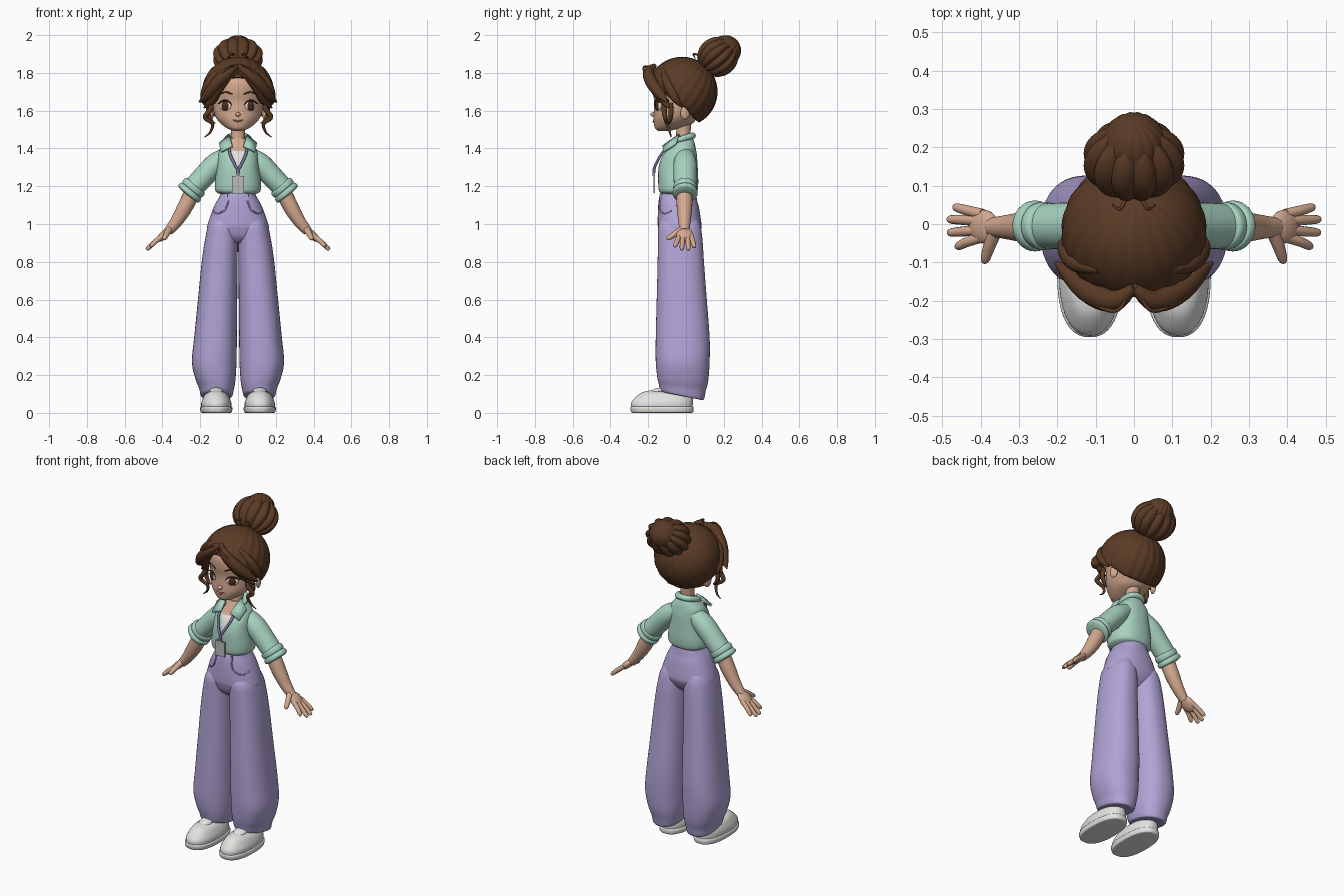
import bpy, bmesh, math
from mathutils import Vector, Matrix

cube = bpy.data.objects.get("Cube")
if cube:
    bpy.data.objects.remove(cube, do_unlink=True)


def material(name, r, g, b):
    m = bpy.data.materials.new(name)
    m.use_nodes = True
    m.diffuse_color = (r, g, b, 1)
    m.node_tree.nodes["Principled BSDF"].inputs["Base Color"].default_value = (r, g, b, 1)
    return m


HAIR = material("brown hair", .105, .044, .019)
SKIN = material("skin", .66, .40, .28)
MINT = material("mint shirt", .39, .65, .53)
LILAC = material("lilac trousers", .44, .37, .67)
SHOE = material("off white shoe", .76, .76, .74)
CARD = material("grey card", .50, .50, .50)
STRAP = material("violet strap", .21, .19, .38)
IRIS = material("dark brown eye", .07, .025, .012)
WHITE = material("white cotton", .78, .74, .73)
LIP = material("lip", .42, .16, .13)
made = []


def finish(name, bm, mat):
    bmesh.ops.recalc_face_normals(bm, faces=bm.faces)
    mesh = bpy.data.meshes.new(name)
    bm.to_mesh(mesh)
    bm.free()
    ob = bpy.data.objects.new(name, mesh)
    bpy.context.collection.objects.link(ob)
    mesh.materials.append(mat)
    made.append(ob)
    return ob


def resample(rows, n):
    """Catmull-Rom through rows of numbers."""
    out = []
    for i in range(len(rows) - 1):
        a, b, c, d = rows[max(i - 1, 0)], rows[i], rows[i + 1], rows[min(i + 2, len(rows) - 1)]
        for k in range(n):
            t = k / n
            out.append([.5 * (2 * q + (r - p) * t + (2 * p - 5 * q + 4 * r - s) * t * t
                              + (3 * q - p - 3 * r + s) * t ** 3) for p, q, r, s in zip(a, b, c, d)])
    return out + [list(rows[-1])]


def skin(name, rings, mat, caps=(True, True)):
    """Join rings of points into a closed tube."""
    bm = bmesh.new()
    vs = [[bm.verts.new(p) for p in ring] for ring in rings]
    n = len(vs[0])
    for a, b in zip(vs, vs[1:]):
        for i in range(n):
            bm.faces.new((a[i], a[(i + 1) % n], b[(i + 1) % n], b[i]))
    for use, ring in zip(caps, (vs[0], vs[-1])):
        if use:
            bm.faces.new(ring)
    return finish(name, bm, mat)


def loft(name, rows, mat, s=1, p=2.3, n=4, segs=48):
    """Stack rounded outlines: z, x low, x high, y low, y high, tilt."""
    rings = []
    for z, x0, x1, y0, y1, tilt in resample([(*r, 0)[:6] for r in rows], n):
        ring = []
        for i in range(segs):
            a = math.tau * i / segs
            c, d = (math.copysign(abs(f(a)) ** (2 / p), f(a)) for f in (math.cos, math.sin))
            y = (y0 + y1) / 2 + d * (y1 - y0) / 2
            ring.append((s * ((x0 + x1) / 2 + c * (x1 - x0) / 2), y, z + tilt * y))
        rings.append(ring)
    return skin(name, rings, mat)


def tube(name, pts, radii, mat, s=1, flat=1, ref=(0, 1, 0), n=5, segs=14):
    path = resample([(s * x, y, z, r) for (x, y, z), r in zip(pts, radii)], n)
    rings = []
    for i, (x, y, z, r) in enumerate(path):
        t = Vector(path[min(i + 1, len(path) - 1)][:3]) - Vector(path[max(i - 1, 0)][:3])
        t.normalize()
        u = Vector(ref).cross(t).normalized()
        v = t.cross(u)
        rings.append([Vector((x, y, z)) + r * (u * math.cos(a) + v * flat * math.sin(a))
                      for a in (math.tau * k / segs for k in range(segs))])
    return skin(name, rings, mat)


def ball(name, c, r, mat, rot=None):
    bm = bmesh.new()
    m = Matrix.Translation(c) @ (rot or Matrix()) @ Matrix.Diagonal((*r, 1))
    bmesh.ops.create_uvsphere(bm, u_segments=24, v_segments=14, radius=1, matrix=m)
    return finish(name, bm, mat)


def box(name, c, size, mat):
    bm = bmesh.new()
    bmesh.ops.create_cube(bm, size=1, matrix=Matrix.Translation(c) @ Matrix.Diagonal((*size, 1)))
    bmesh.ops.bevel(bm, geom=bm.edges[:], offset=min(size) * .25, segments=2, affect='EDGES')
    return finish(name, bm, mat)


def dome(name, c, r, axis, depth, lobes, edge=None, segs=144, steps=28):
    """Combed hair mass whose grooves meet at the axis; edge(y) is its lowest height."""
    axis = Vector(axis).normalized()
    u = Vector((1, 0, 0))
    v = axis.cross(u)

    def point(a, f):
        d = axis * math.cos(f) + (u * math.cos(a) + v * math.sin(a)) * math.sin(f)
        k = 1 - depth * math.sin(f) * (1 - abs(math.sin(lobes * a / 2)))
        return Vector(c) + Vector(d[i] * r[i] * k for i in range(3))
    columns = []
    for j in range(segs):
        a, end = math.tau * j / segs, .05
        while end < 3.1 and not (edge and point(a, end).z < edge(point(a, end).y)):
            end += .01
        columns.append([point(a, .03 + (end - .03) * i / steps) for i in range(steps + 1)])
    return skin(name, list(zip(*columns)), HAIR, (True, edge is None))


HAIRLINE = [(-.21, 1.80), (-.17, 1.765), (-.13, 1.71), (-.06, 1.64), (0, 1.615), (.04, 1.56), (.08, 1.53), (.4, 1.53)]


def hairline(y):
    for (a, za), (b, zb) in zip(HAIRLINE, HAIRLINE[1:]):
        if y <= b:
            return za + (zb - za) * max(0, (y - a) / (b - a))
    return HAIRLINE[-1][1]


# Head, neck and hair masses
loft("head", [(z, -x, x, f, b) for z, x, f, b in [
    (1.492, .02, -.145, -.09), (1.505, .055, -.163, -.04), (1.53, .09, -.17, .03), (1.56, .115, -.172, .06),
    (1.60, .13, -.17, .10), (1.65, .137, -.168, .12), (1.70, .14, -.176, .13), (1.76, .13, -.17, .12),
    (1.82, .09, -.12, .09), (1.845, .03, -.05, .03)]], SKIN, p=2)
tube("neck", [(0, -.015, 1.40), (0, -.015, 1.46), (0, -.01, 1.55)], [.045, .038, .04], SKIN, segs=24)
ball("nose", (0, -.172, 1.58), (.014, .018, .012), SKIN)
tube("mouth", [(-.028, -.167, 1.553), (0, -.172, 1.543), (.028, -.167, 1.553)], [.002, .005, .002], LIP)
cap = dome("hair_cap", (0, -.02, 1.70), (.19, .187, .185), (0, .6, .8), .022, 22, hairline)
thick = cap.modifiers.new("thickness", 'SOLIDIFY')
thick.thickness, thick.offset = .014, -1
dome("hair_bun", (0, .168, 1.885), (.135, .11, .108), (0, .75, .66), .13, 12)
dome("bun_top", (0, .207, 1.917), (.085, .085, .083), (0, .75, .66), .04, 16)

# Torso with an open neckline over a cotton top
torso = loft("shirt", [(z, -x, x, f, b) for z, x, f, b in [
    (1.158, .095, -.125, .045), (1.175, .119, -.143, .06), (1.22, .122, -.147, .065), (1.30, .111, -.145, .062),
    (1.36, .105, -.125, .058), (1.40, .095, -.095, .052), (1.43, .07, -.075, .045), (1.455, .048, -.06, .035)]],
    MINT, n=8, segs=96)
torso.data.materials.append(WHITE)
torso.data.materials.append(SKIN)
for f in torso.data.polygons:
    x, y, z = f.center
    if y < -.03 and abs(x) < .35 * (z - 1.29):
        f.material_index = 2 if z > 1.385 else 1
tube("collar_band", [(.042, -.08, 1.425), (.058, -.03, 1.448), (.04, .02, 1.463), (0, .035, 1.467),
                     (-.04, .02, 1.463), (-.058, -.03, 1.448), (-.042, -.08, 1.425)],
     [.012, .015, .017, .017, .017, .015, .012], MINT, ref=(0, 0, 1))

# Trouser hips and name card
loft("trouser_hips", [(z, -x, x, f, b) for z, x, f, b in [
    (.90, .06, -.10, .03), (.93, .12, -.13, .06), (.97, .16, -.145, .08), (1.0, .16, -.15, .082),
    (1.08, .132, -.148, .07), (1.12, .113, -.145, .06), (1.15, .095, -.14, .055), (1.175, .085, -.13, .05)]], LILAC)
box("name_card", (0, -.168, 1.207), (.066, .01, .092), CARD)
box("card_clip", (0, -.17, 1.262), (.02, .012, .024), CARD)
tube("strap_end", [(0, -.17, 1.295), (0, -.17, 1.255)], [.008, .007], STRAP)

for side, s in (("left", 1), ("right", -1)):
    # Face
    turn = Matrix.Rotation(s * math.radians(27), 4, 'Z')
    out = turn @ Vector((0, -1, 0))
    eye = Vector((s * .065, -.147, 1.625))
    ball(side + "_eye_white", eye, (.034, .011, .026), WHITE, turn)
    ball(side + "_iris", eye + out * .004, (.023, .011, .025), IRIS, turn)
    tube(side + "_lashes", [(.032, -.167, 1.628), (.05, -.164, 1.649), (.076, -.152, 1.653), (.103, -.126, 1.637)],
         [.002, .004, .005, .003], IRIS, s)
    tube(side + "_brow", [(.03, -.174, 1.687), (.065, -.16, 1.698), (.1, -.131, 1.687)], [.003, .005, .002], HAIR, s)
    ball(side + "_ear", (s * .141, -.005, 1.588), (.013, .025, .036), SKIN, Matrix.Rotation(s * .3, 4, 'Z'))

    # Swept fringe, loose curls and flyaway strands
    tube(side + "_fringe_outer", [(0, -.165, 1.838), (.05, -.2, 1.805), (.11, -.18, 1.745), (.16, -.135, 1.685),
                                  (.205, -.10, 1.645)], [.012, .028, .032, .027, .004], HAIR, s)
    tube(side + "_fringe_inner", [(.005, -.18, 1.805), (.05, -.195, 1.778), (.105, -.165, 1.71), (.14, -.115, 1.65),
                                  (.18, -.09, 1.615)], [.008, .018, .023, .022, .004], HAIR, s)
    tube(side + "_fringe_back", [(.09, -.12, 1.82), (.15, -.10, 1.75), (.178, -.06, 1.67), (.165, -.02, 1.62)],
         [.01, .025, .022, .006], HAIR, s)
    tube(side + "_curl", [(.145, -.10, 1.66), (.145, -.115, 1.61), (.175, -.11, 1.565), (.135, -.10, 1.53),
                          (.148, -.085, 1.485), (.178, -.08, 1.46)], [.012, .014, .012, .009, .006, .002], HAIR, s)
    tube(side + "_short_curl", [(.15, -.08, 1.64), (.158, -.08, 1.58), (.135, -.085, 1.54), (.12, -.09, 1.535)],
         [.012, .013, .008, .002], HAIR, s)
    tube(side + "_flyaway", [(.01, -.17, 1.835), (.04, -.223, 1.832), (.09, -.215, 1.795), (.15, -.16, 1.72)],
         [.003, .005, .005, .003], HAIR, s)
    tube(side + "_bun_wisp", [(.015, .08, 1.89), (.035, .04, 1.9), (.055, .05, 1.875)], [.005, .005, .002], HAIR, s)

    # Collar flap and neck strap
    bm = bmesh.new()
    bm.faces.new([bm.verts.new((s * x, y, z)) for x, y, z in
                  [(.045, -.035, 1.472), (.098, -.055, 1.425), (.09, -.118, 1.382), (.03, -.12, 1.412)]])
    flap = finish(side + "_collar_flap", bm, MINT)
    flap.modifiers.new("thickness", 'SOLIDIFY').thickness = .014
    flap.modifiers["thickness"].offset = 0
    tube(side + "_neck_strap", [(.05, -.09, 1.42), (.042, -.13, 1.37), (.02, -.158, 1.32), (0, -.17, 1.285)],
         [.007] * 4, STRAP, s)

    # Sleeve with a rolled cuff
    tube(side + "_sleeve", [(.055, -.005, 1.365), (.115, -.005, 1.32), (.175, -.005, 1.258), (.235, -.005, 1.193)],
         [.045, .058, .058, .056], MINT, s, flat=1.05, segs=28)
    cuff = [(-.036, .054), (-.026, .067), (-.005, .067), (.002, .062), (.009, .07), (.028, .07), (.036, .046)]
    tube(side + "_cuff", [(.245 + .64 * t, -.005, 1.18 - .77 * t) for t, r in cuff], [r for t, r in cuff],
         MINT, s, flat=.92, n=4, segs=32)

    # Arm and hand
    tube(side + "_forearm", [(.235, -.008, 1.18), (.28, -.008, 1.09), (.325, -.008, 1.015), (.37, -.008, .96)],
         [.042, .041, .033, .025], SKIN, s, segs=20)
    ball(side + "_palm", (s * .392, -.007, .943), (.05, .044, .021), SKIN, Matrix.Rotation(s * .76, 4, 'Y'))
    fingers = [("index", -.034, -.057, .462, .88), ("middle", -.014, -.022, .481, .864),
               ("ring", .008, .012, .482, .864), ("little", .026, .043, .468, .876)]
    for finger, y0, y1, x, z in fingers:
        tube(f"{side}_{finger}_finger", [(.395, y0, .94), (.432, (y0 + y1) / 2, .912), (x - .005, y1, z + .007),
                                         (x + .003, y1, z)], [.014, .0135, .011, .004], SKIN, s, segs=12)
    tube(side + "_thumb", [(.362, -.02, .972), (.376, -.055, .95), (.388, -.092, .925), (.39, -.101, .918)],
         [.018, .016, .012, .004], SKIN, s, ref=(1, 0, 0))

    # Wide trouser leg, pocket seam and belt loop
    loft(side + "_trouser_leg", [
        (.085, .04, .185, -.12, .08, -.2), (.09, .03, .197, -.135, .095, -.2), (.13, .02, .207, -.143, .105, -.12),
        (.18, .013, .226, -.152, .118, -.06), (.27, .008, .244, -.16, .125), (.40, .006, .232, -.16, .125),
        (.60, .004, .212, -.155, .11), (.80, .002, .192, -.15, .095), (.92, .001, .174, -.148, .087),
        (1.0, .006, .154, -.143, .074), (1.06, .03, .11, -.10, .04)], LILAC, s)
    tube(side + "_pocket_seam", [(.05, -.139, 1.125), (.07, -.138, 1.075), (.11, -.114, 1.055), (.13, -.077, 1.07)],
         [.004] * 4, LILAC, s)
    box(side + "_belt_loop", (s * .05, -.133, 1.14), (.012, .012, .045), LILAC)

    # Shoe on a thick sole
    loft(side + "_sole", [(0, .045, .185, -.275, .025), (.004, .033, .197, -.29, .038), (.028, .03, .2, -.295, .04),
                          (.034, .04, .19, -.285, .032)], SHOE, s, p=2.4)
    loft(side + "_shoe", [(.02, .037, .193, -.288, .034), (.05, .035, .195, -.291, .036), (.075, .043, .187, -.275, .036),
                          (.093, .058, .172, -.235, .034, -.06), (.10, .08, .15, -.19, .03, -.10)], SHOE, s, p=2.3)
    tube(side + "_shoe_tongue", [(.115, -.20, .094), (.115, -.16, .112), (.115, -.11, .12)], [.02, .034, .036],
         SHOE, s, flat=.5, ref=(0, 0, 1))

# Smooth shading with crisp rims
bpy.ops.object.select_all(action='DESELECT')
for ob in made:
    ob.select_set(True)
bpy.context.view_layer.objects.active = made[0]
bpy.ops.object.shade_smooth_by_angle(angle=math.radians(45))
